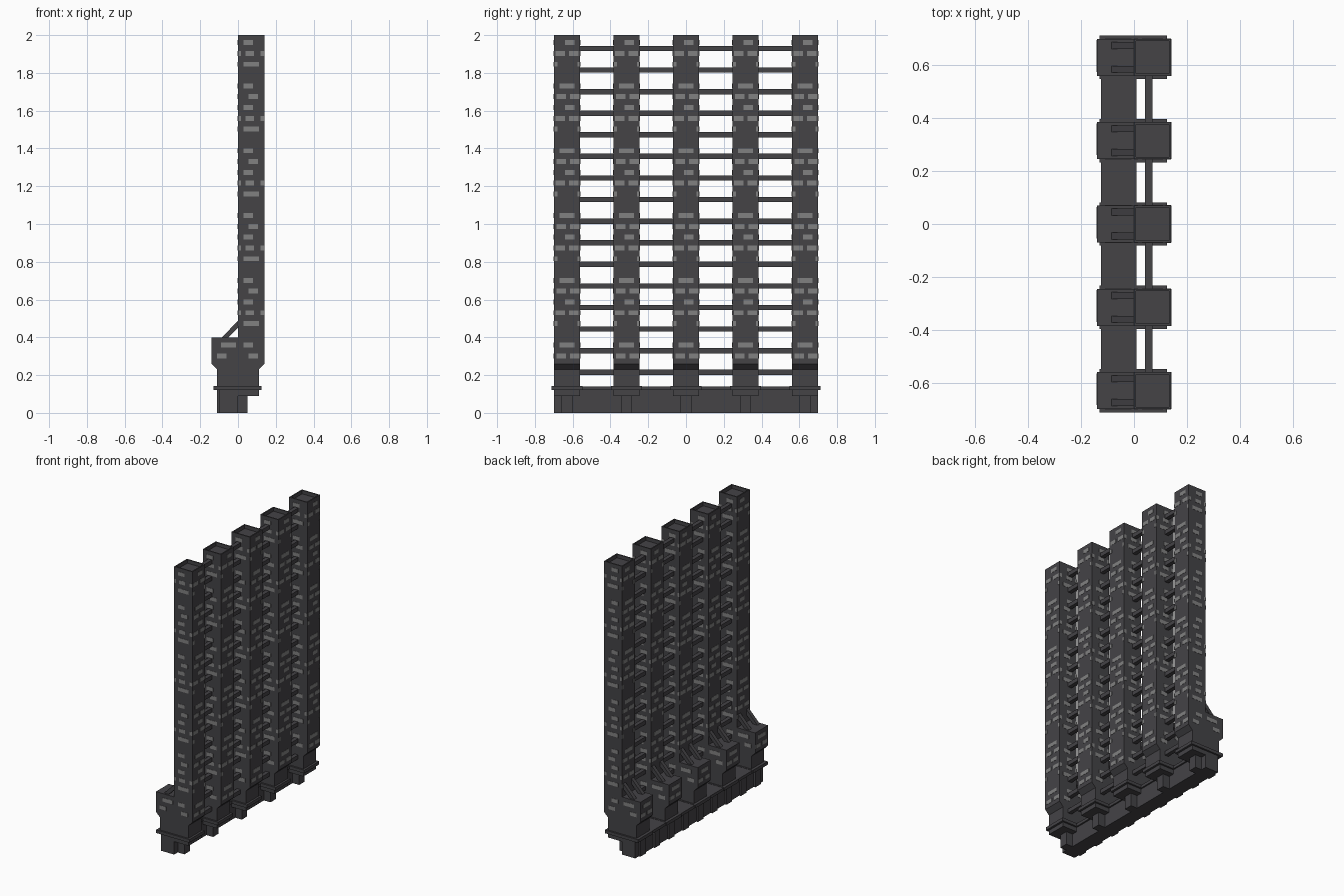
import bpy, bmesh

cube = bpy.data.objects.get("Cube")
if cube:
    bpy.data.objects.remove(cube, do_unlink=True)


def material(name, rgb):
    m = bpy.data.materials.new(name)
    m.use_nodes = True
    m.diffuse_color = (*rgb, 1)
    m.node_tree.nodes["Principled BSDF"].inputs["Base Color"].default_value = (*rgb, 1)
    return m


STONE = material("dark_stone", (0.058, 0.056, 0.062))
LIT = material("pale_window", (0.22, 0.22, 0.22))


def finish(bm, name, mat):
    bmesh.ops.recalc_face_normals(bm, faces=bm.faces)
    me = bpy.data.meshes.new(name)
    bm.to_mesh(me)
    bm.free()
    me.materials.append(mat)
    ob = bpy.data.objects.new(name, me)
    bpy.context.collection.objects.link(ob)
    return ob


def add_box(bm, x, y, z):
    """Box from (low, high) ranges."""
    verts = bmesh.ops.create_cube(bm, size=1)["verts"]
    for v in verts:
        for i, (lo, hi) in enumerate((x, y, z)):
            v.co[i] = hi if v.co[i] > 0 else lo


def add_prism(bm, profile, y0, y1):
    """Extrude an x-z profile along y."""
    face = bm.faces.new([bm.verts.new((x, y0, z)) for x, z in profile])
    geom = bmesh.ops.extrude_face_region(bm, geom=[face])["geom"]
    for v in geom:
        if isinstance(v, bmesh.types.BMVert):
            v.co.y = y1


HALF = 0.07
CENTRES = [i * 0.315 for i in (-2, -1, 0, 1, 2)]
END = CENTRES[-1] + HALF

# Long base with small buttresses on its back
bm = bmesh.new()
add_box(bm, (-0.1, 0), (-END, END), (0, 0.12))
add_box(bm, (-0.125, 0.01), (-END - 0.01, END + 0.01), (0.12, 0.14))
for i in range(9):
    c = (i - 4) * 0.1575
    add_box(bm, (-0.112, -0.09), (c - 0.03, c + 0.03), (0, 0.12))
finish(bm, "base_wall", STONE)

# Window rows: spans across a face, repeating every six rows
FRONT = [
    [(0.03, 0.08)],
    [(0, 0.015), (0.04, 0.085), (0.12, 0.14)],
    [(0.03, 0.11)],
    [],
    [(0.03, 0.08)],
    [(0.055, 0.105)],
]
SIDE = [
    [(0.06, 0.11)],
    [(0.01, 0.06), (0.08, 0.13)],
    [(0, 0.02), (0.125, 0.14)],
    [],
    [(0.03, 0.11)],
    [(0.015, 0.065), (0.085, 0.135)],
]
OUT = 0.0015
WIN = 0.013


def window_x(bm, x, y, span, z):
    add_box(bm, (x - OUT, x + OUT), (y + span[0], y + span[1]), (z - WIN, z + WIN))


def window_y(bm, y, span, z):
    add_box(bm, span, (y - OUT, y + OUT), (z - WIN, z + WIN))


BODY = [(-0.11, 0.14), (0.11, 0.14), (0.11, 0.23), (0.14, 0.26), (0.14, 0.4),
        (-0.14, 0.4), (-0.14, 0.26), (-0.11, 0.23)]
STRUT = [(-0.085, 0.4), (-0.05, 0.4), (0, 0.45), (0, 0.488)]

for n, c in enumerate(CENTRES, 1):
    lo, hi = c - HALF, c + HALF

    # Flared lower house
    bm = bmesh.new()
    add_prism(bm, BODY, lo, hi)
    finish(bm, f"lower_house_{n}", STONE)

    # Tower shaft with a sunken roof
    bm = bmesh.new()
    add_box(bm, (0, 0.14), (lo, hi), (0.3, 2))
    bm.normal_update()
    roof = max(bm.faces, key=lambda f: f.calc_center_median().z)
    bmesh.ops.inset_region(bm, faces=[roof], thickness=0.012)
    inner = bmesh.ops.extrude_face_region(bm, geom=[roof])["geom"]
    bmesh.ops.delete(bm, geom=[roof], context="FACES_ONLY")
    for v in inner:
        if isinstance(v, bmesh.types.BMVert):
            v.co.z -= 0.025
    finish(bm, f"tower_shaft_{n}", STONE)

    # Ledge, corbel and foot beneath the tower
    bm = bmesh.new()
    add_box(bm, (-0.13, 0.125), (c - 0.082, c + 0.082), (0.12, 0.142))
    add_box(bm, (-0.05, 0.11), (lo, hi), (0.09, 0.125))
    add_box(bm, (-0.05, 0.05), (c - 0.03, c + 0.03), (0, 0.1))
    finish(bm, f"tower_footing_{n}", STONE)

    # Pair of sloping struts on the back block
    bm = bmesh.new()
    for s in (-0.045, 0.045):
        add_prism(bm, STRUT, c + s - 0.013, c + s + 0.013)
    finish(bm, f"back_struts_{n}", STONE)

    # Windows on all four faces and on the back block
    bm = bmesh.new()
    for k in range(30):
        z = 1.96 - 0.0572 * k
        for span in FRONT[k % 6]:
            window_y(bm, lo, span, z)
            window_y(bm, hi, span, z)
        for span in SIDE[k % 6]:
            window_x(bm, 0.14, lo, span, z)
            window_x(bm, 0 if k < 28 else -0.14, lo, span, z)
    for y in (lo, hi):
        window_y(bm, y, (-0.09, -0.01), 1.96 - 0.0572 * 28)
        window_y(bm, y, (-0.11, -0.06), 1.96 - 0.0572 * 29)
    finish(bm, f"windows_{n}", LIT)

# Stacked footbridges joining neighbouring towers
for n, (a, b) in enumerate(zip(CENTRES, CENTRES[1:]), 1):
    bm = bmesh.new()
    for k in range(16):
        z = 0.215 + 0.1143 * k
        add_box(bm, (0.042, 0.07), (a + HALF, b - HALF), (z - 0.014, z + 0.014))
    finish(bm, f"footbridges_{n}", STONE)
